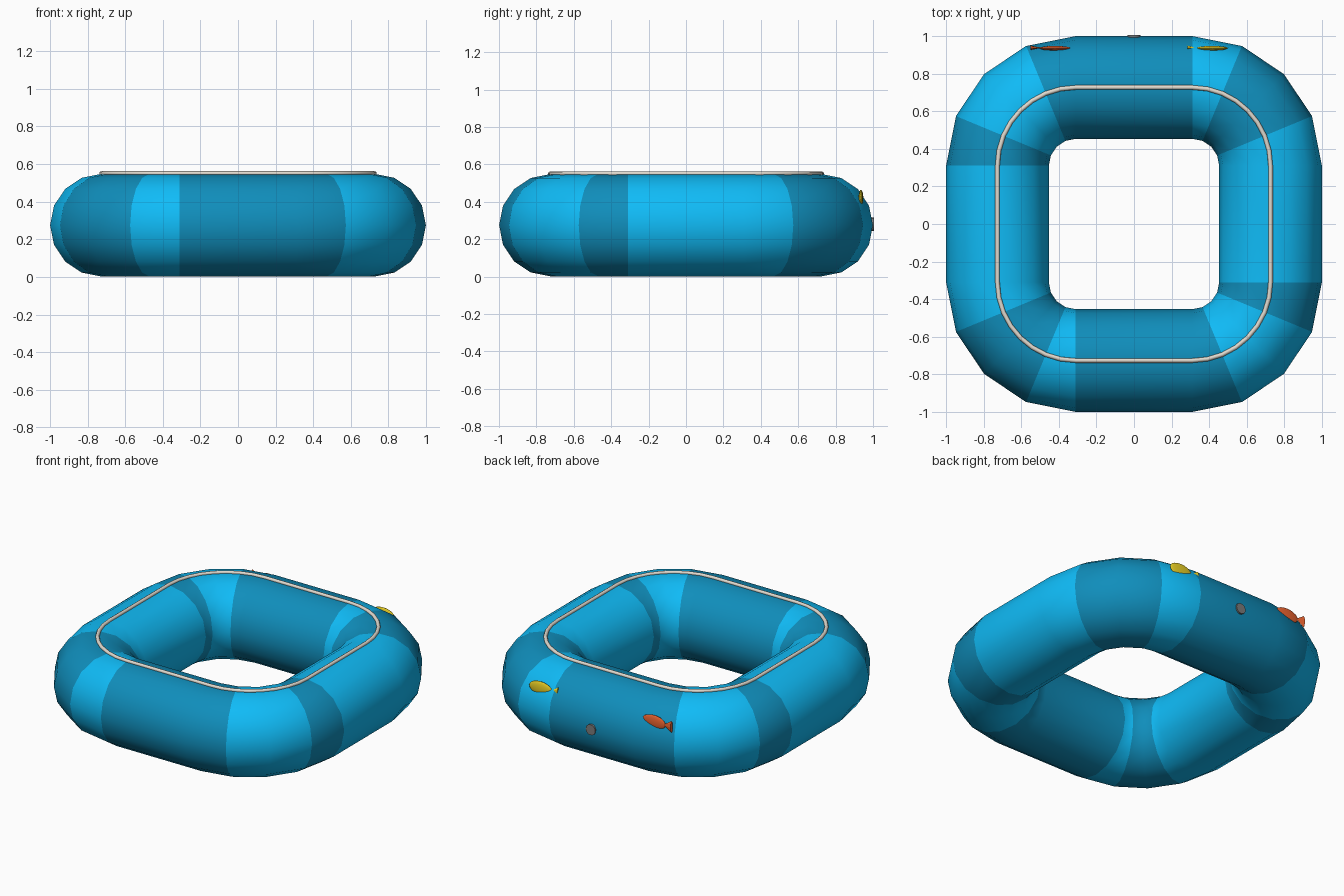
import bpy, bmesh
from math import pi, sin, cos

if "Cube" in bpy.data.objects:
    bpy.data.objects.remove(bpy.data.objects["Cube"])

def material(name, rgb):
    m = bpy.data.materials.new(name)
    m.diffuse_color = (*rgb, 1)
    m.use_nodes = True
    m.node_tree.nodes["Principled BSDF"].inputs["Base Color"].default_value = m.diffuse_color
    return m

LIGHT = material("light_blue", (0.005, 0.50, 0.93))
DARK = material("deep_blue", (0.005, 0.27, 0.50))
CREAM = material("cream", (0.75, 0.70, 0.62))
ORANGE = material("orange", (0.85, 0.13, 0.03))
YELLOW = material("yellow", (0.85, 0.65, 0.02))
GREY = material("grey", (0.2, 0.2, 0.2))

def square_ring(name, z, radius, sides, steps, mats):
    """Sweep a round section along a rounded square path."""
    bm = bmesh.new()
    rings = []
    for corner in range(4):
        cx = 0.31 * (1 if corner in (0, 3) else -1)
        cy = 0.31 * (1 if corner in (0, 1) else -1)
        for s in range(steps + 1):
            a = corner * pi / 2 + s / steps * pi / 2
            ring = []
            for k in range(sides):
                t = 2 * pi * k / sides
                r = 0.416 + radius * cos(t)
                ring.append(bm.verts.new((cx + r * cos(a), cy + r * sin(a), z + radius * sin(t))))
            rings.append(ring)
    n = len(rings)
    for i in range(n):
        side, s = divmod(i, steps + 1)
        a, b = rings[i], rings[(i + 1) % n]
        # alternate the two panel colours around the ring
        flip = (s in (1, 2)) ^ (side % 2) ^ (s == steps)
        for k in range(sides):
            k2 = (k + 1) % sides
            f = bm.faces.new((a[k], b[k], b[k2], a[k2]))
            f.smooth = True
            f.material_index = int(flip) if len(mats) > 1 else 0
    bmesh.ops.recalc_face_normals(bm, faces=bm.faces)
    me = bpy.data.meshes.new(name)
    bm.to_mesh(me)
    bm.free()
    for m in mats:
        me.materials.append(m)
    ob = bpy.data.objects.new(name, me)
    bpy.context.collection.objects.link(ob)

# inflated tube and the raised seam on its crown
square_ring("inflated_tube", 0.275, 0.273, 16, 4, [LIGHT, DARK])
square_ring("top_seam", 0.55, 0.012, 8, 8, [CREAM])

def finish(name, mat, scale=(1, 1, 1)):
    ob = bpy.context.object
    ob.name = name
    ob.scale = scale
    ob.data.materials.append(mat)
    bpy.ops.object.shade_smooth_by_angle()

# little fish decorations on the back
for label, x, mat in (("orange", -0.42, ORANGE), ("yellow", 0.415, YELLOW)):
    bpy.ops.mesh.primitive_uv_sphere_add(segments=16, ring_count=10, radius=1, location=(x, 0.935, 0.42))
    finish(label + "_fish_body", mat, (0.085, 0.012, 0.045))
    bpy.ops.mesh.primitive_cone_add(vertices=8, radius1=0.04, depth=0.06,
                                    location=(x - 0.1, 0.937, 0.42), rotation=(0, pi / 2, 0))
    finish(label + "_fish_tail", mat, (1, 0.3, 1))

# air valve at the back
bpy.ops.mesh.primitive_cylinder_add(vertices=16, radius=0.035, depth=0.03,
                                    location=(0, 0.99, 0.28), rotation=(pi / 2, 0, 0))
finish("air_valve", GREY)
